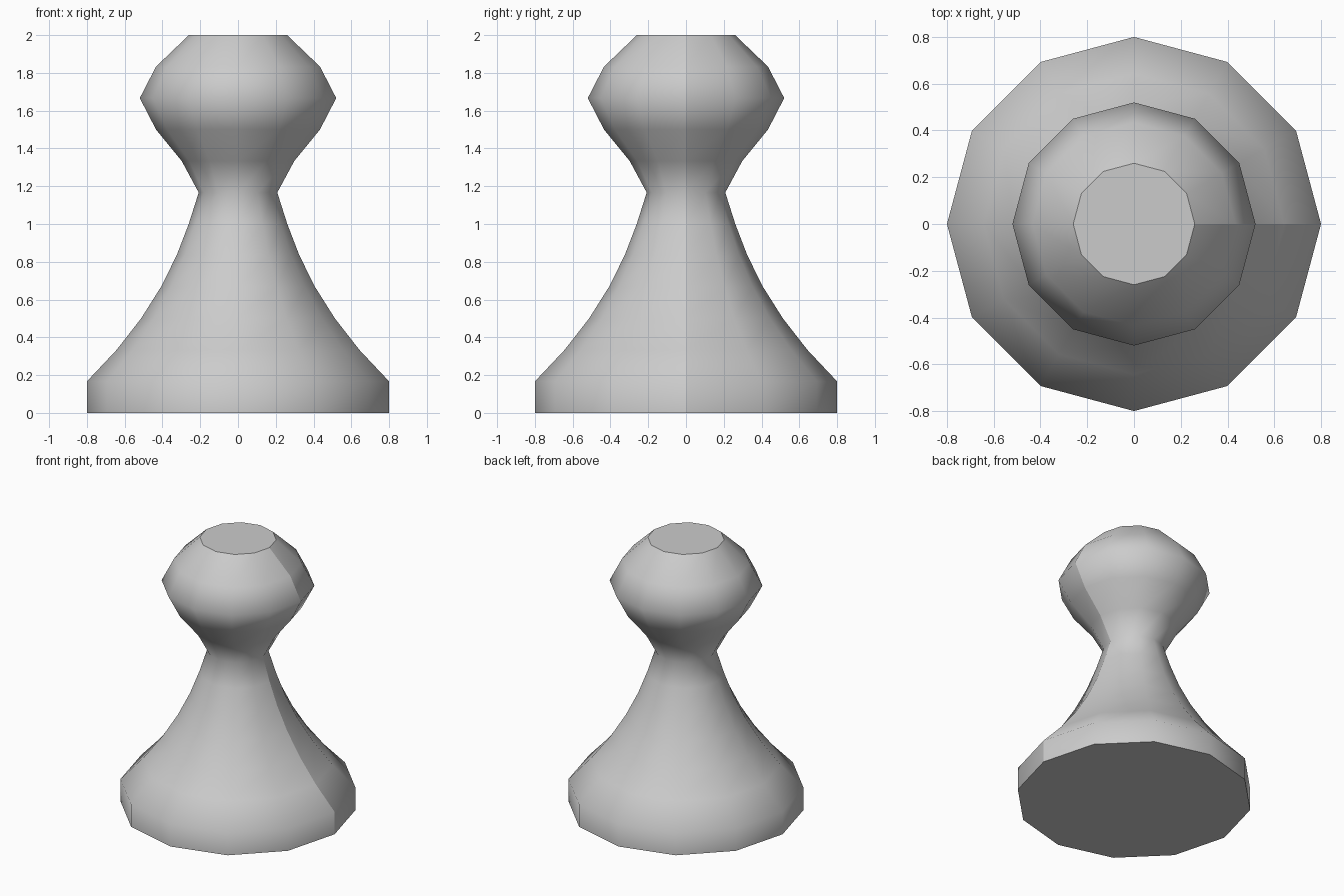
import bpy, bmesh, math

if "Cube" in bpy.data.objects:
    bpy.data.objects.remove(bpy.data.objects["Cube"])

SIDES = 12
# Radius of each evenly spaced ring, from foot to top
RADII = [0.80, 0.80, 0.643, 0.513, 0.408, 0.325, 0.261,
         0.208, 0.298, 0.434, 0.52, 0.434, 0.26]
STEP = 2.0 / (len(RADII) - 1)

bm = bmesh.new()


def ring(radius, z):
    angles = [2 * math.pi * i / SIDES for i in range(SIDES)]
    return [bm.verts.new((radius * math.cos(a), radius * math.sin(a), z)) for a in angles]


rings = [ring(r, i * STEP) for i, r in enumerate(RADII)]

# Lathed wall, smooth shaded
for low, high in zip(rings, rings[1:]):
    for i in range(SIDES):
        j = (i + 1) % SIDES
        bm.faces.new((low[i], low[j], high[j], high[i])).smooth = True

# Flat foot and top caps with crisp rims
for cap in (bm.faces.new(rings[0][::-1]), bm.faces.new(rings[-1])):
    cap.smooth = False
    for edge in cap.edges:
        edge.smooth = False

# Visible shading seam along the +x side
for low, high in zip(rings, rings[1:]):
    bm.edges.get((low[0], high[0])).smooth = False

mesh = bpy.data.meshes.new("pawn_body")
bm.to_mesh(mesh)
bm.free()
body = bpy.data.objects.new("pawn_body", mesh)
bpy.context.collection.objects.link(body)
